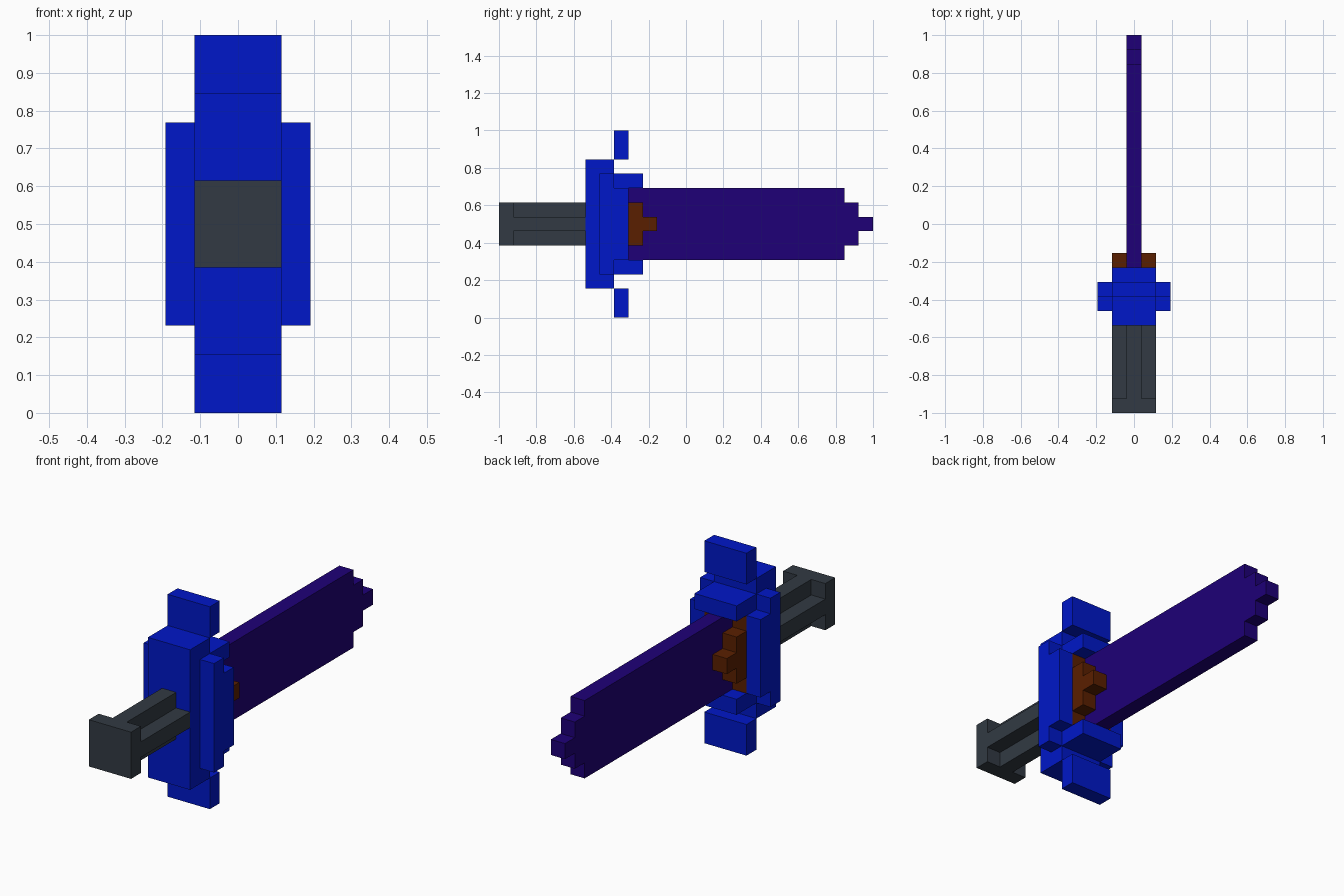
import bpy, bmesh
from mathutils import Vector

cube = bpy.data.objects.get("Cube")
if cube:
    bpy.data.objects.remove(cube, do_unlink=True)

U = 2 / 26                      # size of one block
ORIGIN = Vector((0, -13, 0))    # block grid offset


def material(name, rgb):
    lin = [((c / 255 + 0.055) / 1.055) ** 2.4 if c > 10 else c / 255 / 12.92 for c in rgb]
    m = bpy.data.materials.new(name)
    m.use_nodes = True
    m.diffuse_color = (*lin, 1)
    m.node_tree.nodes["Principled BSDF"].inputs["Base Color"].default_value = (*lin, 1)
    return m


blue = material("royal blue", (0, 23, 200))
grey = material("slate grey", (50, 58, 67))
purple = material("deep purple", (30, 0, 119))
brown = material("rust brown", (90, 31, 0))


def prism(name, profile, start, end, axis, mat):
    """Extrude a profile, in block units: (y, z) along x, or (x, z) along y."""
    def place(a, b, t):
        return (Vector((t, a, b) if axis == "x" else (a, t, b)) + ORIGIN) * U
    bm = bmesh.new()
    face = bm.faces.new([bm.verts.new(place(a, b, start)) for a, b in profile])
    new = bmesh.ops.extrude_face_region(bm, geom=[face])["geom"]
    offset = place(0, 0, end) - place(0, 0, start)
    bmesh.ops.translate(bm, vec=offset, verts=[g for g in new if isinstance(g, bmesh.types.BMVert)])
    bmesh.ops.recalc_face_normals(bm, faces=bm.faces)
    mesh = bpy.data.meshes.new(name)
    bm.to_mesh(mesh)
    bm.free()
    mesh.materials.append(mat)
    obj = bpy.data.objects.new(name, mesh)
    bpy.context.collection.objects.link(obj)


def rect(a0, a1, b0, b1):
    return [(a0, b0), (a1, b0), (a1, b1), (a0, b1)]


def stepped(*steps):
    """Profile symmetric about z = 6.5 from (y0, y1, half height) steps."""
    lower = [(y, 6.5 - h) for y0, y1, h in steps for y in (y0, y1)]
    return lower + [(y, 13 - z) for y, z in reversed(lower)]


# Pommel plate and cross-section grip
prism("pommel", rect(-1.5, 1.5, 5, 8), 0, 1, "y", grey)
cross = [(-.5, 5), (.5, 5), (.5, 6), (1.5, 6), (1.5, 7), (.5, 7),
         (.5, 8), (-.5, 8), (-.5, 7), (-1.5, 7), (-1.5, 6), (-.5, 6)]
prism("grip", cross, 1, 6, "y", grey)

# Guard body with an upper and a lower lip around the blade
guard = [(6, 2), (8, 2), (8, 3), (10, 3), (10, 4), (8, 4),
         (8, 9), (10, 9), (10, 10), (8, 10), (8, 11), (6, 11)]
prism("guard_body", guard, -1.5, 1.5, "x", blue)
prism("upper_guard_tip", rect(8, 9, 11, 13), -1.5, 1.5, "x", blue)
prism("lower_guard_tip", rect(8, 9, 0, 2), -1.5, 1.5, "x", blue)

# Side plates and stepped blade collars, one per side
for side, s in (("left", 1), ("right", -1)):
    prism(side + "_guard_plate", stepped((7, 8, 3.5), (8, 9, 2.5)), s * 1.5, s * 2.5, "x", blue)
    prism(side + "_blade_collar", stepped((8, 9, 2.5), (9, 10, 1.5), (10, 11, .5)),
          s * .5, s * 1.5, "x", brown)

# Blade with a stepped point
prism("blade", stepped((8, 24, 2.5), (24, 25, 1.5), (25, 26, .5)), -.5, .5, "x", purple)
